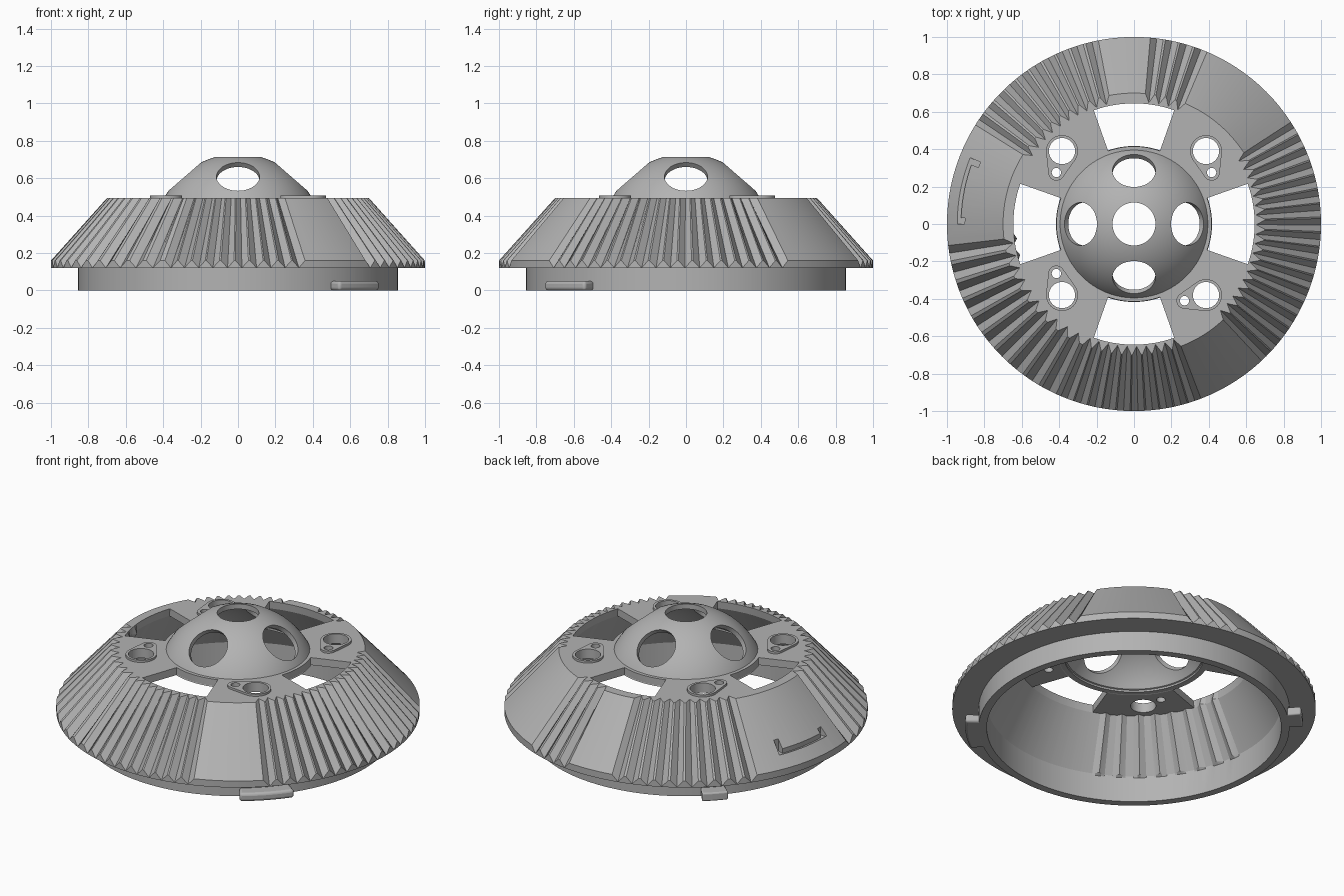
import bpy, bmesh, math
from mathutils import Vector

if "Cube" in bpy.data.objects:
    bpy.data.objects.remove(bpy.data.objects["Cube"])

grey = bpy.data.materials.new("plain grey")
grey.use_nodes = True
grey.diffuse_color = (0.45, 0.45, 0.45, 1)
grey.node_tree.nodes["Principled BSDF"].inputs["Base Color"].default_value = (0.45, 0.45, 0.45, 1)


def finish(name, bm):
    """Turn a bmesh into a grey object."""
    bmesh.ops.recalc_face_normals(bm, faces=bm.faces)
    mesh = bpy.data.meshes.new(name)
    bm.to_mesh(mesh)
    bm.free()
    mesh.materials.append(grey)
    ob = bpy.data.objects.new(name, mesh)
    bpy.context.collection.objects.link(ob)
    return ob


def sweep(name, profile, angles, full=True):
    """Sweep a closed (radius, height) profile about z; profile may depend on the angle."""
    bm = bmesh.new()
    rings = []
    for a in angles:
        c, s = math.cos(math.radians(a)), math.sin(math.radians(a))
        rings.append([bm.verts.new((r * c, r * s, z)) for r, z in profile(a)])
    n = len(rings[0])
    for i in range(len(rings) - (not full)):
        p, q = rings[i], rings[(i + 1) % len(rings)]
        for j in range(n):
            k = (j + 1) % n
            bm.faces.new((p[j], q[j], q[k], p[k]))
    if not full:
        bm.faces.new(rings[0])
        bm.faces.new(rings[-1])
    return finish(name, bm)


def arc_block(name, r0, r1, mid, half, z0, z1, steps=16):
    """Block bounded by two radii, two angles and two heights."""
    angles = [mid - half + 2 * half * i / steps for i in range(steps + 1)]
    return sweep(name, lambda a: [(r0, z0), (r1, z0), (r1, z1), (r0, z1)], angles, False)


def rod(centre, axis, radius, length):
    bm = bmesh.new()
    bmesh.ops.create_cone(bm, cap_ends=True, segments=48, radius1=radius, radius2=radius, depth=length)
    rot = Vector((0, 0, 1)).rotation_difference(Vector(axis)).to_matrix()
    for v in bm.verts:
        v.co = rot @ v.co + Vector(centre)
    return finish("cutter", bm)


def activate(ob):
    bpy.ops.object.select_all(action="DESELECT")
    ob.select_set(True)
    bpy.context.view_layer.objects.active = ob


def cut(ob, cutter):
    """Cut the cutter out of ob; the cutter is removed afterwards."""
    mod = ob.modifiers.new("cut", "BOOLEAN")
    mod.operation, mod.solver, mod.object = "DIFFERENCE", "EXACT", cutter
    activate(ob)
    bpy.ops.object.modifier_apply(modifier=mod.name)
    bpy.data.objects.remove(cutter)


def smooth(ob, degrees=20):
    activate(ob)
    bpy.ops.object.shade_smooth_by_angle(angle=math.radians(degrees))


def centres(start, end, count):
    return [start + (end - start) * i / (count - 1) for i in range(count)]


# Toothed conical ring: V grooves outside, a patch of ribs inside
grooves = [(c, 2.0) for c in centres(-45, 31, 18) + centres(69, 83, 4)
           + centres(103, 146, 10) + centres(249, 289, 10)]
grooves += [(c, 2.4) for c in centres(189, 243, 10)]
ribs = [(c, 2.5) for c in centres(187, 244, 8)]


def peak(a, marks):
    return max(0, max(1 - abs((a - c + 180) % 360 - 180) / h for c, h in marks))


def ring_profile(a):
    d = 0.039 * peak(a, grooves)
    e = 0.02 * peak(a, ribs)
    return [(0.81, 0), (0.855, 0), (0.855, 0.12), (1, 0.12), (1, 0.16 - d),
            (0.7 - 1.2 * d, 0.495), (0.645, 0.495), (0.65 - e, 0.45), (0.81 - e, 0.16), (0.81, 0.15)]


stops = {round(x % 360, 1) for c, h in grooves + ribs for x in (c - h, c, c + h)}
stops |= {float(a) for a in range(0, 360, 3) if all(abs(a - s) > 0.8 for s in stops)}
ring = sweep("toothed_ring", ring_profile, sorted(stops))

# Engraved bracket on the plain part of the cone
for r0, r1, mid, half in ((0.925, 0.945, 169, 11), (0.885, 0.93, 159, 1), (0.905, 0.93, 179, 1)):
    cut(ring, arc_block("cutter", r0, r1, mid, half, 0.215, 0.5))
smooth(ring)

# Locking tabs on the collar
for name, mid, half in (("wide_tab", -45, 9.5), ("narrow_tab", 135, 4.5)):
    tab = arc_block(name, 0.84, 0.93, mid, half, 0, 0.05)
    bevel = tab.modifiers.new("bevel", "BEVEL")
    bevel.width, bevel.segments = 0.015, 3
    smooth(tab, 35)

# Domed hub with five round openings
BALL_Z, OUTER, INNER = 0.28, 0.45, 0.42


def dome_arc(radius, tilts):
    return [(radius * math.sin(math.radians(t)), BALL_Z + radius * math.cos(math.radians(t))) for t in tilts]


shell = dome_arc(OUTER, range(4, 69, 4)) + dome_arc(INNER, range(64, 3, -4))
dome = sweep("dome", lambda a: shell, range(0, 360, 4))
cut(dome, rod((0, 0, BALL_Z + 0.45), (0, 0, 1), 0.115, 0.3))
for i in range(4):
    t = math.radians(90 * i)
    axis = Vector((0.655 * math.cos(t), 0.655 * math.sin(t), 0.755))
    cut(dome, rod(axis * 0.45 + Vector((0, 0, BALL_Z)), axis, 0.115, 0.3))
smooth(dome)

hub = sweep("hub_ring", lambda a: [(0.385, 0.45), (0.415, 0.45), (0.415, 0.495), (0.385, 0.495)], range(0, 360, 4))
smooth(hub)

# Spokes with a raised pad and two holes each
for name, x, y, px, py in (("back_left", 0.385, 0.39, 0.415, 0.275),
                           ("back_right", -0.385, 0.39, -0.415, 0.275),
                           ("front_right", -0.385, -0.38, -0.415, -0.265),
                           ("front_left", 0.385, -0.38, 0.27, -0.41)):
    mid = 90 * round((math.degrees(math.atan2(y, x)) - 45) / 90) + 45
    spoke = arc_block(name + "_spoke", 0.4, 0.648, mid, 25.5, 0.45, 0.495)
    bm = bmesh.new()
    for cx, cy, r in ((x, y, 0.085), (px, py, 0.043)):
        for z in (0.455, 0.508):
            for i in range(40):
                t = math.tau * i / 40
                bm.verts.new((cx + r * math.cos(t), cy + r * math.sin(t), z))
    hull = bmesh.ops.convex_hull(bm, input=bm.verts)
    bmesh.ops.delete(bm, geom=[v for v in bm.verts if not v.link_faces], context="VERTS")
    bmesh.ops.dissolve_limit(bm, angle_limit=0.01, verts=bm.verts, edges=bm.edges)
    pad = finish(name + "_pad", bm)
    for part in (spoke, pad):
        cut(part, rod((x, y, 0.48), (0, 0, 1), 0.07, 0.3))
        cut(part, rod((px, py, 0.48), (0, 0, 1), 0.025, 0.3))
        smooth(part)
